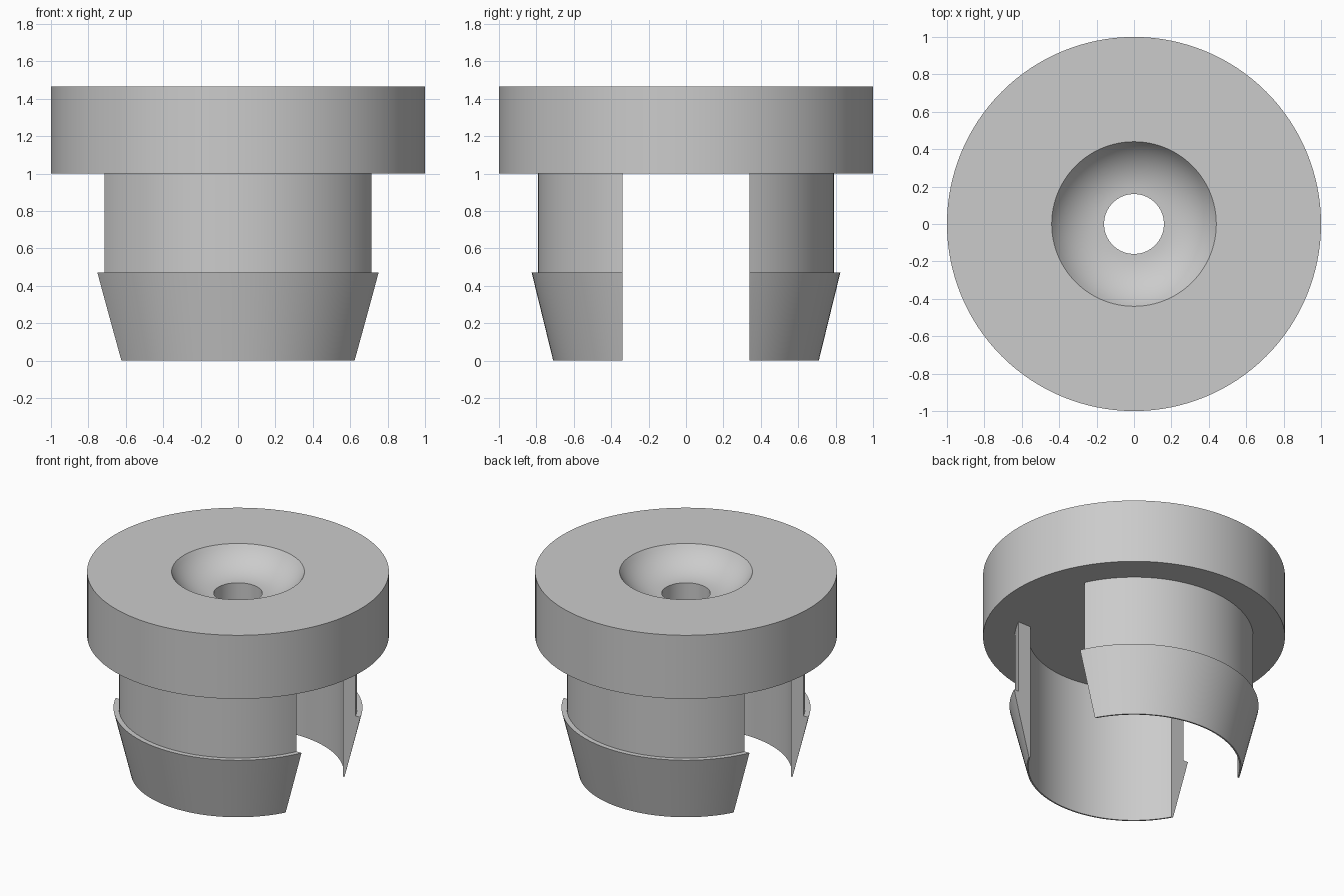
import bpy, bmesh, math
from mathutils import Vector

cube = bpy.data.objects.get("Cube")
if cube:
    bpy.data.objects.remove(cube, do_unlink=True)

SEGMENTS = 128
HEAD_TOP, HEAD_BOTTOM, BARB_TOP = 1.465, 1.0, 0.47
SLOT = 0.34

gray = bpy.data.materials.new("light gray plastic")
gray.use_nodes = True
gray.diffuse_color = (0.6, 0.6, 0.6, 1)
gray.node_tree.nodes["Principled BSDF"].inputs["Base Color"].default_value = (0.6, 0.6, 0.6, 1)


def lathe(profile):
    """Revolve a closed (radius, height) outline around z."""
    bm = bmesh.new()
    rings = []
    for i in range(SEGMENTS):
        a = 2 * math.pi * i / SEGMENTS
        rings.append([bm.verts.new((r * math.cos(a), r * math.sin(a), z)) for r, z in profile])
    n = len(profile)
    for i in range(SEGMENTS):
        here, nxt = rings[i], rings[(i + 1) % SEGMENTS]
        for j in range(n):
            k = (j + 1) % n
            bm.faces.new((here[j], nxt[j], nxt[k], here[k]))
    return bm


def finish(bm, name):
    bmesh.ops.recalc_face_normals(bm, faces=bm.faces)
    mesh = bpy.data.meshes.new(name)
    bm.to_mesh(mesh)
    bm.free()
    obj = bpy.data.objects.new(name, mesh)
    bpy.context.collection.objects.link(obj)
    mesh.materials.append(gray)
    bpy.ops.object.select_all(action="DESELECT")
    obj.select_set(True)
    bpy.context.view_layer.objects.active = obj
    bpy.ops.object.shade_smooth_by_angle(angle=math.radians(25))


# Head: thick disc with a rounded recess leading to a through hole
hole_r, rim_r, depth = 0.16, 0.44, 0.157
sweep = 2 * math.atan(depth / (rim_r - hole_r))
arc_r = (rim_r - hole_r) / math.sin(sweep)
recess = []
for i in range(13):
    t = sweep * i / 12
    recess.append((hole_r + arc_r * math.sin(t), HEAD_TOP - depth + arc_r * (1 - math.cos(t))))
head = [(hole_r, HEAD_BOTTOM)] + recess + [(1, HEAD_TOP), (1, HEAD_BOTTOM)]
finish(lathe(head), "head")

# Legs: two barbed ring sections either side of a straight slot
leg = [(0.70, 0), (0.71, 0), (0.825, BARB_TOP), (0.79, BARB_TOP),
       (0.79, HEAD_BOTTOM), (0.70, HEAD_BOTTOM)]
for name, side in (("front_leg", -1), ("back_leg", 1)):
    bm = lathe(leg)
    bmesh.ops.bisect_plane(bm, geom=bm.verts[:] + bm.edges[:] + bm.faces[:],
                           plane_co=Vector((0, side * SLOT, 0)),
                           plane_no=Vector((0, side, 0)), clear_inner=True)
    bmesh.ops.holes_fill(bm, edges=[e for e in bm.edges if e.is_boundary], sides=0)
    finish(bm, name)
